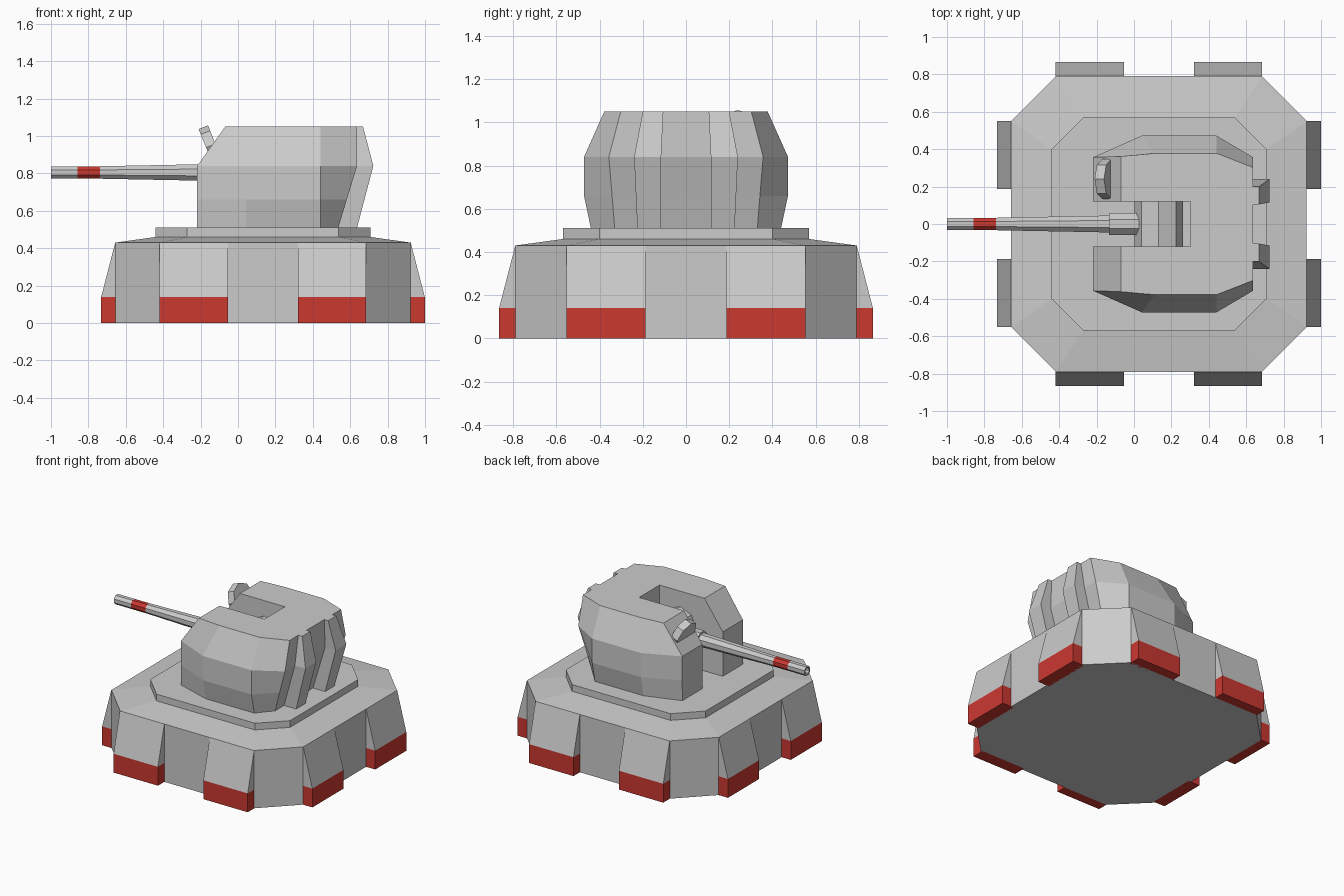
import bpy, bmesh
from math import sin, cos, pi, radians
from mathutils import Vector

if "Cube" in bpy.data.objects:
    bpy.data.objects.remove(bpy.data.objects["Cube"])

red = bpy.data.materials.new("red_paint")
red.diffuse_color = (0.6, 0.04, 0.03, 1)
red.use_nodes = True
red.node_tree.nodes["Principled BSDF"].inputs["Base Color"].default_value = red.diffuse_color


def loft(name, rings, mat=None):
    """Skin a stack of equal-length vertex rings and cap both ends."""
    bm = bmesh.new()
    rows = [[bm.verts.new(p) for p in ring] for ring in rings]
    n = len(rows[0])
    for a, b in zip(rows, rows[1:]):
        for i in range(n):
            j = (i + 1) % n
            bm.faces.new((a[i], a[j], b[j], b[i]))
    bm.faces.new(rows[0][::-1])
    bm.faces.new(rows[-1])
    bmesh.ops.recalc_face_normals(bm, faces=bm.faces[:])
    me = bpy.data.meshes.new(name)
    bm.to_mesh(me)
    bm.free()
    ob = bpy.data.objects.new(name, me)
    bpy.context.collection.objects.link(ob)
    if mat:
        me.materials.append(mat)
    return ob


def octagon(cx, hx, hy, cut, z):
    """Rectangle with chamfered corners."""
    return [(cx + x, y, z) for x, y in (
        (hx, -hy + cut), (hx, hy - cut), (hx - cut, hy), (-hx + cut, hy),
        (-hx, hy - cut), (-hx, -hy + cut), (-hx + cut, -hy), (hx - cut, -hy))]


def ring(center, axis, r, start=0.0):
    """Eight-sided ring around an axis lying in the xz plane or along y."""
    axis = Vector(axis).normalized()
    u = Vector((1, 0, 0)) if abs(axis.y) > 0.9 else Vector((0, 1, 0))
    v = axis.cross(u)
    return [Vector(center) + r * (cos(start + k * pi / 4) * u + sin(start + k * pi / 4) * v)
            for k in range(8)]


# Stepped base
CX = 0.132
loft("base", [octagon(CX, 0.79, 0.79, 0.24, 0), octagon(CX, 0.79, 0.79, 0.24, 0.43),
              octagon(CX, 0.575, 0.57, 0.17, 0.46), octagon(CX, 0.575, 0.57, 0.17, 0.51)])

# Two buttresses with red feet on each of the four sides
for side in range(4):
    for s in (-1, 1):
        def rect(out, z):
            pts = []
            for t, d in ((0.187, 0.77), (0.552, 0.77), (0.552, out), (0.187, out)):
                x, y = d, s * t
                for _ in range(side):
                    x, y = -y, x
                pts.append((CX + x, y, z))
            return pts
        loft("buttress_foot", [rect(0.865, 0), rect(0.865, 0.14)], red)
        loft("buttress", [rect(0.865, 0.14), rect(0.79, 0.43)])

# Turret: U-shaped plan, lofted through four heights
rings = []
for z, half in (
        (0.51, [(-0.22, 0.355), (0.04, 0.44), (0.44, 0.44), (0.535, 0.33)]),
        (0.66, [(-0.22, 0.357), (0.04, 0.472), (0.44, 0.472), (0.58, 0.342)]),
        (0.84, [(-0.22, 0.357), (0.04, 0.472), (0.44, 0.472), (0.635, 0.357)]),
        (1.05, [(-0.07, 0.362), (0.11, 0.378), (0.44, 0.378), (0.635, 0.302)])):
    half = [(0.30, 0.12), (half[0][0], 0.12)] + half
    rings.append([(x, y, z) for x, y in half] + [(x, -y, z) for x, y in reversed(half)])
loft("turret", rings)

# Rear ribs
for s in (-1, 1):
    loft("rear_rib", [[(0.5, s * a, z), (x, s * a, z), (x, s * b, z), (0.5, s * b, z)]
                      for z, x, a, b in ((0.51, 0.635, 0.115, 0.225),
                                         (0.84, 0.722, 0.115, 0.24),
                                         (1.05, 0.667, 0.105, 0.20))])

# Gun: pivot drum, collar, tapered barrel, red band, hollow muzzle
GZ = 0.805
loft("gun_pivot", [ring((0.13, y, GZ), (0, 1, 0), 0.13) for y in (-0.12, 0.12)])


def barrel(name, stations, mat=None):
    return loft(name, [ring((x, 0, GZ), (1, 0, 0), r, pi / 8) for x, r in stations], mat)


barrel("gun_collar", [(-0.135, 0.064), (0.03, 0.064)])
barrel("gun_barrel", [(-0.74, 0.036), (-0.13, 0.049)])
barrel("barrel_band", [(-0.86, 0.036), (-0.74, 0.036)], red)
barrel("muzzle", [(-0.86, 0.036), (-1.0, 0.036), (-1.0, 0.023), (-0.95, 0.023)])

# Tilted round lamp on the turret's sloping front
n = Vector((-cos(radians(22)), 0, -sin(radians(22))))
c = Vector((-0.147, 0.24, 0.948))
loft("lamp", [ring(c + n * d, n, 0.107) for d in (-0.027, 0.027)])

# Centre the whole model on x
bpy.context.view_layer.update()
xs = [v.co.x for o in bpy.data.objects for v in o.data.vertices]
for o in bpy.data.objects:
    o.location.x -= (min(xs) + max(xs)) / 2
